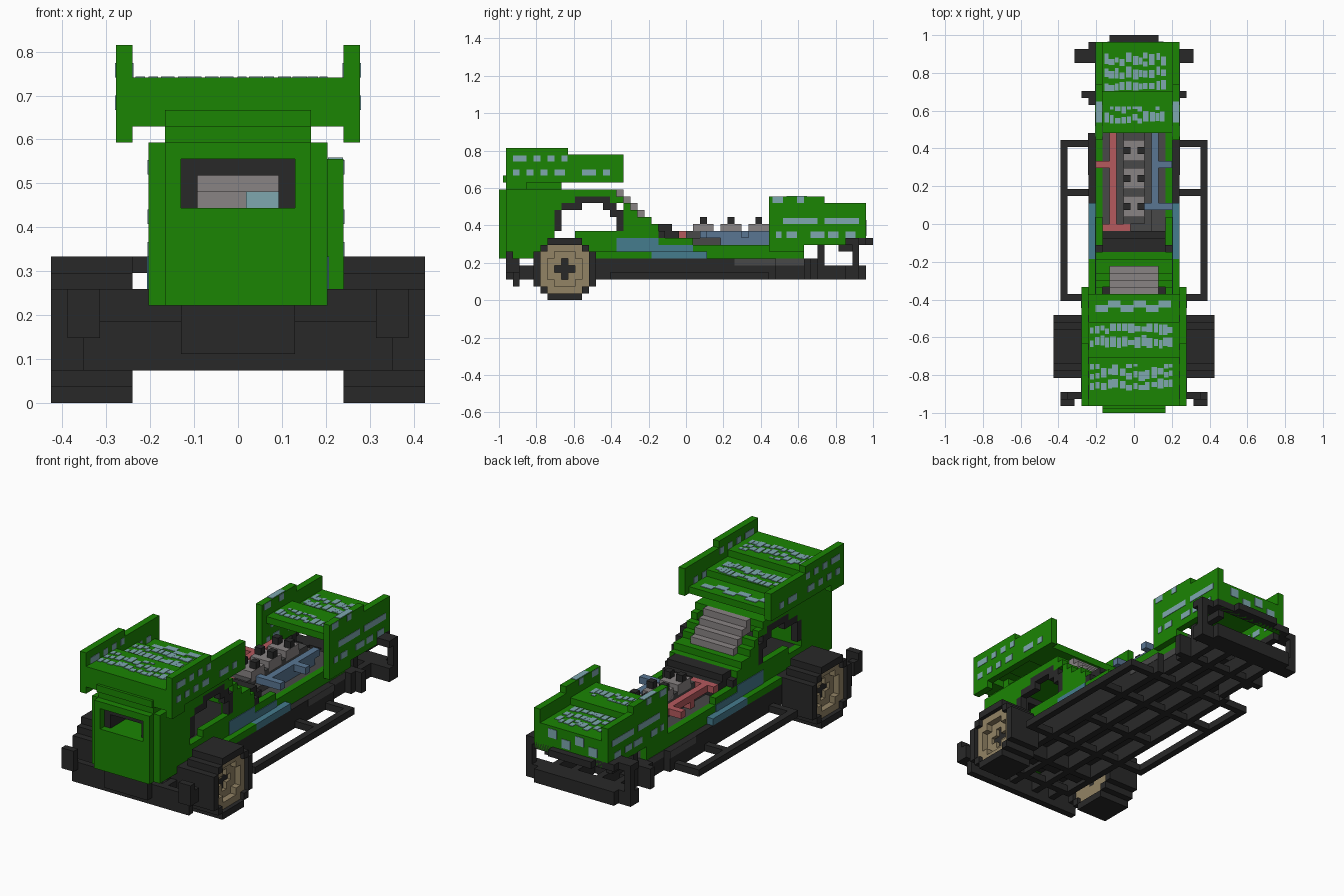
import bpy, bmesh, random

cube = bpy.data.objects.get("Cube")
if cube:
    bpy.data.objects.remove(cube)

U = 2 / 54  # one block
rng = random.Random(4)


def material(name, rgb):
    m = bpy.data.materials.new(name)
    m.use_nodes = True
    m.diffuse_color = (*rgb, 1)
    m.node_tree.nodes["Principled BSDF"].inputs["Base Color"].default_value = (*rgb, 1)
    return m


GREEN = material("green paint", (0.011, 0.235, 0.001))
DARK = material("black metal", (0.022, 0.022, 0.022))
STEEL = material("dark steel", (0.065, 0.065, 0.065))
GREY = material("light grey", (0.25, 0.23, 0.23))
TAN = material("tan rim", (0.29, 0.23, 0.13))
RED = material("red pipe", (0.46, 0.10, 0.11))
BLUE = material("blue pipe", (0.10, 0.18, 0.29))
PALE = material("pale blue marking", (0.21, 0.39, 0.43))
TEAL = material("blue side panel", (0.06, 0.20, 0.27))


def part(name, mat, boxes, mirror=False):
    """Boxes are (x0, x1, y0, y1, z0, z1) in blocks; y counts from the front end."""
    bm = bmesh.new()
    faces = {}
    for x0, x1, y0, y1, z0, z1 in boxes:
        for s in ([1, -1] if mirror else [1]):
            a, b = sorted((s * x0, s * x1))
            v = [bm.verts.new((x * U, (y - 27) * U, z * U))
                 for z in (z0, z1) for y in (y0, y1) for x in (a, b)]
            for f in ((0, 2, 3, 1), (4, 5, 7, 6), (0, 1, 5, 4),
                      (2, 6, 7, 3), (0, 4, 6, 2), (1, 3, 7, 5)):
                face = bm.faces.new([v[i] for i in f])
                key = tuple(round(c, 4) for c in face.calc_center_median())
                faces.setdefault((key, round(face.calc_area(), 6)), []).append(face)
    # Drop the touching faces between equal neighbours
    inner = [f for group in faces.values() if len(group) == 2 for f in group]
    bmesh.ops.delete(bm, geom=inner, context="FACES")
    me = bpy.data.meshes.new(name)
    bm.to_mesh(me)
    bm.free()
    me.materials.append(mat)
    ob = bpy.data.objects.new(name, me)
    bpy.context.collection.objects.link(ob)


# Wheels: stepped tyre, dished rim and sunken cross-shaped hub
tyre, rim, hub = [], [], []
for a in range(-4, 5):
    for b in range(-4, 5):
        r = a * a + b * b
        cell = (9 + a, 10 + a, 4 + b, 5 + b)
        if r <= 1:
            hub.append((7, 9.5, *cell))
        elif r <= 13:
            rim.append((7, 10.9 if r > 5 else 10, *cell))
        elif r <= 20:
            tyre.append((6.5, 11.5, *cell))
part("tyres", DARK, tyre, True)
part("wheel_rims", TAN, rim, True)
part("wheel_hubs", DARK, hub, True)
part("axle", DARK, [(-7, 7, 8, 11, 3.5, 6)])

# Chassis: floor, rails and cross beams
part("chassis_floor", DARK, [(-5.5, 5.5, 5, 46, 5, 6)])
part("chassis_rails", DARK, [(5.5, 6.5, 5, 40, 3, 6), (4.5, 5.5, 40, 50, 3, 5),
                             (4.5, 5.5, 3, 5, 3, 5), (1.5, 2.5, 3, 50, 3, 5),
                             (5.5, 6.5, 5, 14, 6, 7)], True)
part("chassis_cross_beams", DARK,
     [(-5.5, 5.5, y, y + 1, 3, 4) for y in (5, 10, 16, 23, 31, 38, 45)])
part("sill_plates", STEEL, [(6.5, 6.55, 34, 40, 5, 6), (5.5, 5.55, 40, 44, 5, 6)], True)
part("side_frames", DARK,
     [(9.5, 10.5, 16, 39, 3, 4)] +
     [(6.5, 9.5, y, y + 1, 3, 4) for y in (16, 31, 38)], True)

# Bumpers at both ends
part("cab_end_bumper", DARK, [(-9.5, 9.5, 2, 3, 2, 5), (-3.5, 3.5, 1, 2, 3, 6)])
part("cab_end_bumper_tips", DARK, [(8.5, 10.5, 1, 2, 4, 7), (9.5, 10.5, 2, 3, 4, 6)], True)
part("nose_bumper", DARK, [
    (-3.5, 3.5, 53, 54, 8, 9), (-6.5, 6.5, 52, 53, 8, 9),
    (-6.5, 6.5, 52, 53, 3, 5), (-8.5, 8.5, 50, 52, 3, 5)])
part("nose_bumper_supports", DARK, [
    (6.5, 8.5, 50, 52, 8, 9), (7.5, 8.5, 51, 52, 5, 8), (5.5, 6.5, 50, 52, 8, 9),
    (4.5, 5.5, 46, 47, 5, 8), (5.5, 7.5, 45, 46, 3, 6), (5.5, 6.5, 44, 45, 3, 6),
    (4.5, 5.5, 49, 52, 7, 8)], True)

# Cab shell around the front window
part("cab_front", GREEN, [
    (-4.5, 4.5, 0, 1, 6, 12), (-4.5, 4.5, 0, 1, 15, 16),
    (-4.5, -3.5, 0, 1, 12, 15), (3.5, 4.5, 0, 1, 12, 15)])
part("cab_core", GREEN, [(-4.5, 4.5, 1, 8, 6, 12), (-5.5, 5.5, 1, 17, 15, 16)])
part("cab_sides", GREEN, [
    (4.5, 5.5, 1, 8, 6, 15), (4.5, 5.5, 8, 11, 14, 15), (4.5, 5.5, 8, 9, 13, 14),
    (4.5, 5.5, 16, 18, 14, 15), (4.5, 5.5, 8, 11, 6, 9), (4.5, 5.5, 11, 18, 6, 10),
    (5.5, 6.5, 14, 22, 6, 7)], True)
part("window_liner", DARK, [
    (-3.5, 3.5, 1, 7, 14, 15), (2.5, 3.5, 1, 7, 12, 14), (-3.5, -2.5, 1, 7, 12, 14),
    (3.5, 4.5, 1, 7, 12, 15), (-4.5, -3.5, 1, 7, 12, 15)])
part("cab_screen", PALE, [(0.5, 2.5, 16, 17, 12, 13)])
part("side_window_frames", DARK, [
    (4.5, 5.5, 8, 9, 10, 13), (4.5, 5.5, 9, 12, 13, 14), (4.5, 5.5, 11, 16, 14, 15),
    (4.5, 5.5, 15, 17, 13, 14), (4.5, 5.5, 16, 18, 12, 13), (4.5, 5.5, 17, 18, 10, 12)], True)
part("cab_floor", DARK, [(-4.5, 4.5, 8, 23, 6, 9)])

# Stepped windscreen and the side walls that follow its slope
part("windscreen", GREY, [(-3.5, 3.5, j, j + 1, 31 - j, 33 - j) for j in range(17, 21)])
part("slope_walls", GREEN,
     [(3.5, 5.5, j, j + 1, 6, 32 - j + (j > 20)) for j in range(18, 23)] +
     [(4.5, 5.5, 23, 28, 6, 9), (4.5, 5.5, 28, 44, 6, 8)], True)
part("hood", GREEN, [(-3.5, 3.5, 21, 22, 9, 12), (-3.5, 3.5, 22, 23, 9, 11)])
part("scuttle", DARK, [(-4.5, 4.5, 23, 25, 8, 11), (-4.5, 4.5, 25, 26, 8, 10)])
part("scuttle_sides", DARK, [(4.5, 5.5, 23, 24, 9, 10)], True)
part("side_pods", TEAL, [
    (5.5, 6.5, 22, 30, 6, 7), (5.5, 5.6, 23, 28, 7, 8), (5.5, 5.6, 17, 23, 7, 9)], True)

# Engine with three cylinder heads, stacks and pipes
part("engine_block", STEEL, [(-4.5, 4.5, 26, 44, 6, 8), (-2.5, 2.5, 26, 41, 8, 9),
                             (-1.5, 1.5, 27, 41, 9, 10)])
part("cylinder_heads", GREY, [(-1.5, 1.5, j, j + 3, 9.5, 11) for j in (28, 32, 36)])
part("intake_stacks", DARK, [(0.5, 1.5, j, j + 1, 11, 12) for j in (29, 33, 37)], True)
part("red_pipes", RED, [
    (-3.5, -2.5, 26, 41, 9, 10), (-5.5, -3.5, 35, 36, 9, 10), (-4.5, -0.5, 26, 27, 9, 10),
    (-3.5, -2.5, 30, 31, 8, 9)])
part("blue_pipes", BLUE, [
    (2.5, 3.5, 29, 41, 9, 10), (1.5, 5.5, 29, 30, 9, 10), (3.5, 5.4, 35, 36, 9, 10),
    (2.6, 3.4, 32, 40, 8, 9)])

# Tall wing over the cab
part("cab_wing", GREEN, [
    (-6.5, 6.5, 1, 8, 18, 20), (-6.5, 6.5, 7, 13, 17.5, 19), (-6.5, 6.5, 12, 17, 17, 18),
    (-6.5, 6.5, 1, 4, 17, 18)])
part("cab_wing_plates", GREEN, [
    (6.5, 7.5, 1, 4, 16, 22), (6.5, 7.5, 4, 10, 17, 22), (6.5, 7.5, 10, 18, 17, 21)], True)
part("cab_wing_supports", GREEN, [(-4.5, 4.5, 1, 9, 16, 17), (-4.5, 4.5, 0.6, 5, 17, 18)])

# Low hollow wing over the nose, one block off centre
part("nose_wing", GREEN, [(-4.5, 5.5, 40, 46, 12, 13), (-4.5, 5.5, 45, 53, 11, 12),
                          (-4.5, 5.5, 52, 53, 8, 11)])
for side, x in (("left", 5.5), ("right", -5.5)):
    part("nose_wing_plate_" + side, GREEN, [
        (x, x + 1, 39, 47, 8, 15), (x, x + 1, 47, 53, 8, 14), (x, x + 1, 39, 44, 7, 8)])


# Painted blotches and dashes
def blotches(x0, x1, y0, y1, z):
    out, x = [], x0
    while x < x1 - 0.3:
        w = rng.uniform(0.5, 0.9)
        y = y0 + rng.uniform(0, 0.5)
        while y < y1 - 0.3:
            end = min(y + rng.uniform(0.7, 1.6), y1)
            out.append((x, min(x + w, x1), y, end, z, z + 0.08))
            y = end + rng.uniform(0.4, 1.0)
        x += w + rng.uniform(0, 0.25)
    return out


part("cab_wing_markings", PALE,
     blotches(-6.3, 5.5, 3.2, 7, 20) + blotches(-6.3, 5.5, 9.2, 12.8, 19) +
     [(-5.5 + 1.8 * i, -3.7 + 1.8 * i, 14.4 + i % 2 * 0.7, 15.4 + i % 2 * 0.7, 18, 18.08)
      for i in range(6)])
part("nose_wing_markings", PALE,
     blotches(-4.2, 4.7, 45.8, 51.5, 12) + blotches(-4.2, 4.7, 41.3, 43.8, 13) +
     [(x, x + 0.9, 41.5, 44.5, 15, 15.08) for x in (-5.45, 5.55)])


def dashes(rows, x0, x1):
    """Thin plates on the two faces of an upright panel."""
    return [(x, x + 0.06, y, y + w, z, z + 0.9)
            for z, marks in rows for y, w in marks for x in (x0 - 0.06, x1)]


CAB_ROWS = [(20, [(2, 2), (5, 1), (7, 1), (9, 0.9)]),
            (18, [(2, 1), (4, 1), (6, 1), (8, 1.5), (12, 2), (15, 1)])]
NOSE_ROWS = [(14.05, [(39.5, 1.5), (43, 1)]), (11, [(41, 5), (47, 5)]),
             (9, [(40, 0.8), (41.5, 1.5), (45, 2), (47.5, 1.5), (50, 1.5)])]
part("cab_plate_markings", PALE, dashes(CAB_ROWS, 6.5, 7.5), True)
part("nose_plate_markings", PALE,
     dashes(NOSE_ROWS, 5.5, 6.5) + dashes(NOSE_ROWS, -5.5, -4.5))
part("nose_face_markings", PALE,
     [(-3.8 + 2.2 * i, -2.4 + 2.2 * i, 53, 53.08, 9.3 + i % 2, 10.6 + i % 2) for i in range(4)])
